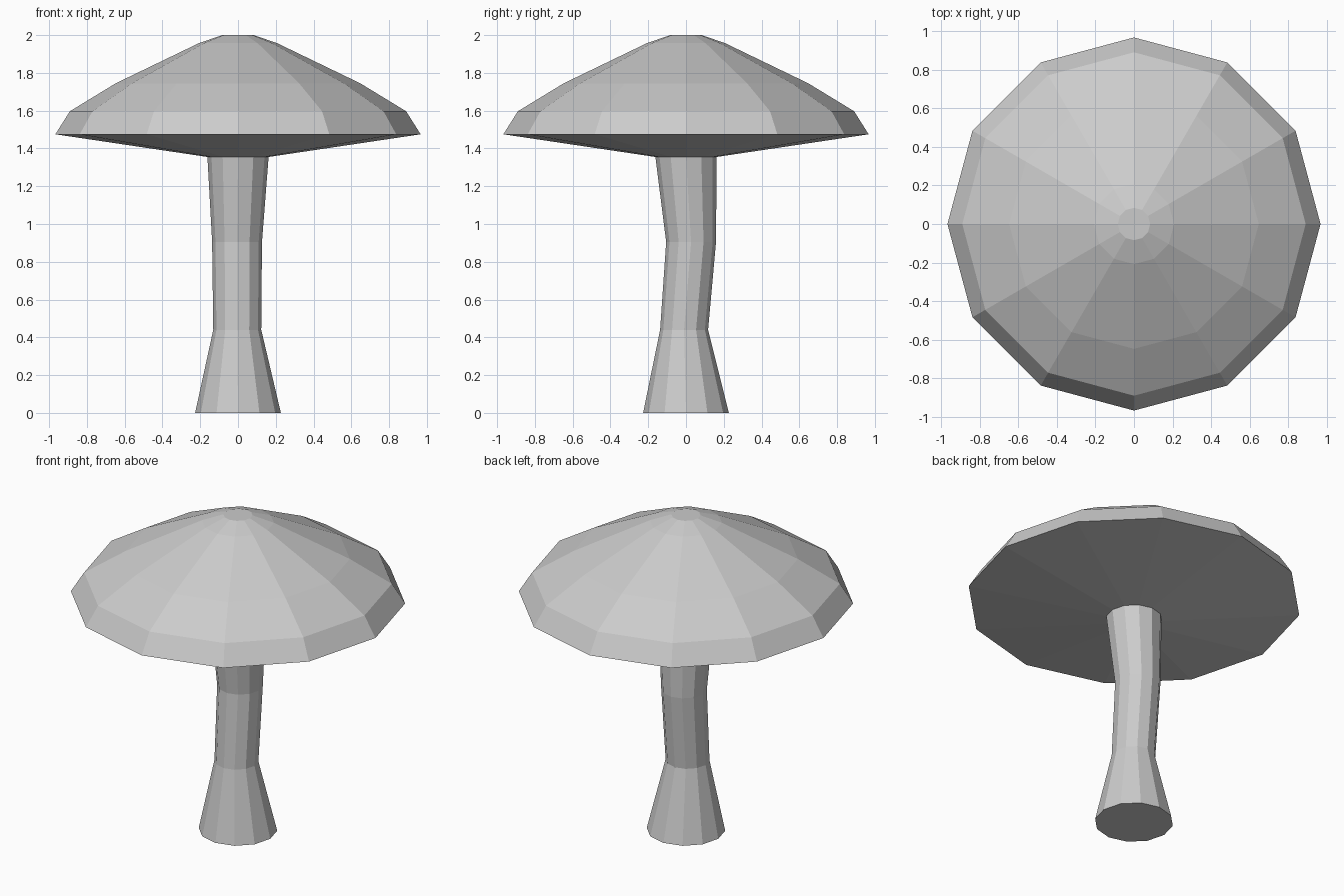
import bpy, bmesh
from math import cos, sin, tau

if "Cube" in bpy.data.objects:
    bpy.data.objects.remove(bpy.data.objects["Cube"])

SIDES = 12


def loft(name, rings, cap_start=False, cap_end=False):
    """Skin a stack of 12-sided rings given as (x, y, z, radius), bottom to top."""
    bm = bmesh.new()
    loops = [[bm.verts.new((x + r * cos(tau * i / SIDES), y + r * sin(tau * i / SIDES), z))
              for i in range(SIDES)] for x, y, z, r in rings]
    for low, high in zip(loops, loops[1:]):
        for i in range(SIDES):
            j = (i + 1) % SIDES
            bm.faces.new((low[i], low[j], high[j], high[i]))
    if cap_start:
        bm.faces.new(loops[0][::-1])
    if cap_end:
        bm.faces.new(loops[-1])
    mesh = bpy.data.meshes.new(name)
    bm.to_mesh(mesh)
    bm.free()
    obj = bpy.data.objects.new(name, mesh)
    bpy.context.collection.objects.link(obj)
    return obj


# Slightly bent stem with a flared foot; its open top meets the cap's inner rim
loft("mushroom_stem", [(0, 0, 0, 0.227), (-0.004, -0.01, 0.44, 0.127),
                       (-0.005, 0.027, 0.905, 0.132), (0, 0, 1.355, 0.162)],
     cap_start=True)

# Cap: sloping underside, rim, then faceted dome with a small flat top
cap_profile = [(0.162, 1.355), (0.967, 1.475), (0.89, 1.597),
               (0.647, 1.745), (0.208, 1.957), (0.084, 2.0)]
loft("mushroom_cap", [(0, 0, z, r) for r, z in cap_profile], cap_end=True)
